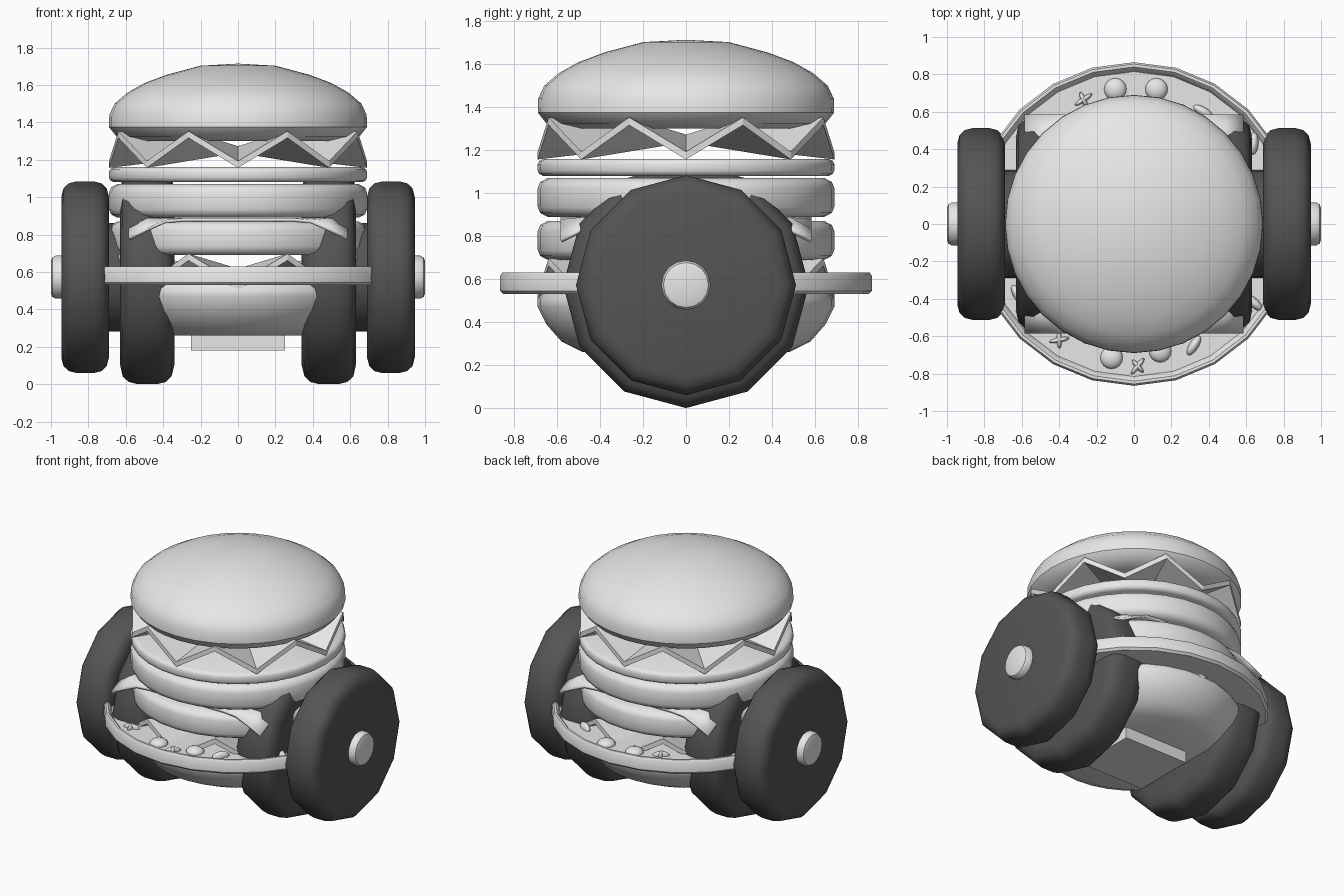
import bpy, bmesh, math
from mathutils import Matrix

if "Cube" in bpy.data.objects:
    bpy.data.objects.remove(bpy.data.objects["Cube"])


def material(name, v):
    m = bpy.data.materials.new(name)
    m.diffuse_color = (v, v, v, 1)
    m.use_nodes = True
    m.node_tree.nodes["Principled BSDF"].inputs["Base Color"].default_value = m.diffuse_color
    return m


LIGHT = material("light_grey", 0.8)
DARK = material("dark_rubber", 0.09)


def finish(bm, name, mat, angle=40):
    bmesh.ops.recalc_face_normals(bm, faces=bm.faces)
    me = bpy.data.meshes.new(name)
    bm.to_mesh(me)
    bm.free()
    me.materials.append(mat)
    ob = bpy.data.objects.new(name, me)
    bpy.context.collection.objects.link(ob)
    if angle:
        bpy.ops.object.select_all(action='DESELECT')
        ob.select_set(True)
        bpy.context.view_layer.objects.active = ob
        bpy.ops.object.shade_smooth_by_angle(angle=math.radians(angle))
    return ob


def lathe(name, profile, mat, segs=32, matrix=None, angle=40):
    """Revolve (radius, height) points about z; first and last lie on the axis."""
    bm = bmesh.new()
    rings = []
    for r, z in profile:
        if r == 0:
            rings.append([bm.verts.new((0, 0, z))] * segs)
        else:
            rings.append([bm.verts.new((r * math.cos(2 * math.pi * i / segs),
                                        r * math.sin(2 * math.pi * i / segs), z))
                          for i in range(segs)])
    for a, b in zip(rings, rings[1:]):
        for i in range(segs):
            j = (i + 1) % segs
            loop = list(dict.fromkeys((a[i], a[j], b[j], b[i])))
            bm.faces.new(loop)
    if matrix:
        bm.transform(matrix)
    return finish(bm, name, mat, angle)


def slab(name, r, z0, z1, bevel, mat=LIGHT):
    b = bevel
    return lathe(name, [(0, z0), (r - b, z0), (r - b * .25, z0 + b * .4), (r, z0 + b),
                        (r, z1 - b), (r - b * .25, z1 - b * .4), (r - b, z1), (0, z1)], mat)


# buns
lathe("top_bun", [(0, 1.30), (.55, 1.30), (.65, 1.325), (.69, 1.375), (.688, 1.44),
                  (.66, 1.50), (.59, 1.56), (.5, 1.61), (.38, 1.655), (.2, 1.703), (0, 1.714)], LIGHT)
lathe("bottom_bun", [(0, .26), (.48, .26), (.58, .31), (.65, .39), (.69, .47),
                     (.69, .51), (.66, .55), (0, .55)], LIGHT)

# fillings
slab("tomato_slice", .69, 1.08, 1.16, .025)
slab("upper_patty", .69, .89, 1.07, .045)
slab("lower_patty", .69, .69, .87, .045)


# zigzag lettuce leaves: a folded fan with thickness
def lettuce(name, zmid):
    bm = bmesh.new()
    layers = []
    for dz in (-.018, .018):
        c = bm.verts.new((0, 0, zmid + dz))
        ring = []
        for i in range(16):
            a = math.pi * i / 8
            r = .69 if i % 2 == 0 else .692
            z = zmid + dz + (.08 if i % 2 else -.08)
            ring.append(bm.verts.new((r * math.cos(a), r * math.sin(a), z)))
        for i in range(16):
            bm.faces.new((c, ring[i], ring[(i + 1) % 16]))
        layers.append(ring)
    for i in range(16):
        j = (i + 1) % 16
        bm.faces.new((layers[0][i], layers[0][j], layers[1][j], layers[1][i]))
    finish(bm, name, LIGHT, 0)


lettuce("upper_lettuce", 1.255)
lettuce("lower_lettuce", .60)

# square cheese sheet with drooping corners
bm = bmesh.new()
bmesh.ops.create_grid(bm, x_segments=12, y_segments=12, size=.585)
for v in bm.verts:
    v.co.z = .888 - .75 * max(0, v.co.xy.length - .69)
cheese = finish(bm, "cheese_slice", LIGHT)
sol = cheese.modifiers.new("thickness", 'SOLIDIFY')
sol.thickness = .018

# wide round base with raised crust
lathe("crust_base", [(0, .53), (.85, .53), (.865, .545), (.865, .615), (.855, .63),
                     (.84, .63), (.825, .615), (.815, .59), (0, .59)], LIGHT, 24)

# toppings on the base
def blob(name, x, y, sx, sy, sz, turn=0):
    bm = bmesh.new()
    bmesh.ops.create_uvsphere(bm, u_segments=16, v_segments=8, radius=1)
    bm.transform(Matrix.Translation((x, y, .592)) @ Matrix.Rotation(turn, 4, 'Z')
                 @ Matrix.Diagonal((sx, sy, sz, 1)))
    finish(bm, name, LIGHT)


for x, y in ((-.1, .72), (.12, .72), (-.12, -.715), (.14, -.68)):
    blob("round_topping", x, y, .06, .06, .035)
for x, y, t in ((.37, .6, 2.6), (.32, -.65, 1.0), (-.62, -.38, 2.1),
                (.64, .43, 1.5), (.64, -.42, 2.4)):
    blob("oval_topping", x, y, .06, .025, .035, t)
for x, y, t in ((-.27, .665, .6), (-.4, -.62, .2), (.02, -.76, .9)):
    blob("cross_topping", x, y, .055, .014, .03, t)
    blob("cross_topping", x, y, .045, .014, .03, t + 1.4)

# wheels, axles and hub caps on both sides
for side, s in (("right", 1), ("left", -1)):
    m = Matrix.Translation((0, 0, .572)) @ Matrix.Rotation(s * math.pi / 2, 4, 'Y')
    lathe(side + "_outer_wheel", [(0, .69), (.43, .69), (.475, .702), (.502, .73), (.512, .77),
                                  (.512, .865), (.502, .905), (.475, .933), (.43, .945), (0, .945)],
          DARK, 12, m)
    lathe(side + "_inner_wheel", [(0, .34), (.47, .34), (.53, .355), (.56, .385), (.572, .435),
                                  (.572, .535), (.56, .585), (.53, .617), (.47, .63), (0, .63)],
          DARK, 12, m)
    lathe(side + "_axle", [(0, .6), (.29, .6), (.29, .7), (0, .7)], DARK, 24, m)
    lathe(side + "_hub_cap", [(0, .93), (.115, .93), (.115, .975), (.105, .993), (.085, 1.0), (0, 1.0)],
          LIGHT, 16, m)

# block under the body
bm = bmesh.new()
bmesh.ops.create_cube(bm, size=1)
bm.transform(Matrix.Translation((0, 0, .23)) @ Matrix.Diagonal((.5, .44, .1, 1)))
finish(bm, "chassis_block", LIGHT, 0)
